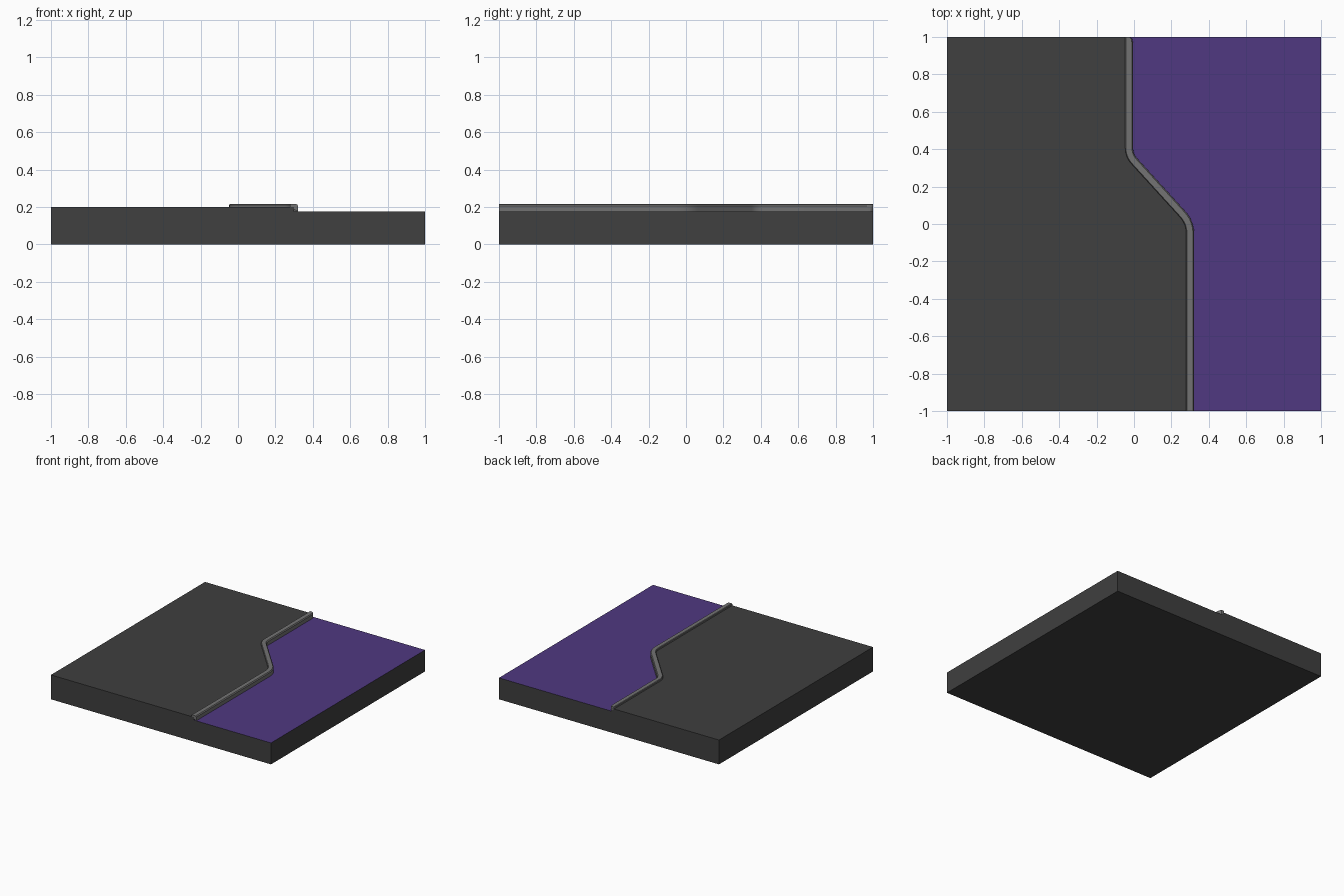
import bpy, bmesh
from mathutils import Vector

if "Cube" in bpy.data.objects:
    bpy.data.objects.remove(bpy.data.objects["Cube"])

LOW, HIGH = 0.176, 0.2


def material(name, color):
    m = bpy.data.materials.new(name)
    m.diffuse_color = color
    m.use_nodes = True
    m.node_tree.nodes["Principled BSDF"].inputs["Base Color"].default_value = m.diffuse_color
    return m


def make_object(name, bm, mats):
    bmesh.ops.recalc_face_normals(bm, faces=bm.faces)
    mesh = bpy.data.meshes.new(name)
    bm.to_mesh(mesh)
    bm.free()
    obj = bpy.data.objects.new(name, mesh)
    bpy.context.collection.objects.link(obj)
    for m in mats:
        mesh.materials.append(m)
    return obj


def fillet(a, corner, b, d=0.05, steps=6):
    p = corner + (a - corner).normalized() * d
    q = corner + (b - corner).normalized() * d
    ts = [i / steps for i in range(steps + 1)]
    return [p * (1 - t) ** 2 + corner * 2 * t * (1 - t) + q * t * t for t in ts]


# Bank line, running from the back edge to the front edge
c = [Vector(p) for p in ((-0.047, 1), (-0.047, 0.358), (0.279, 0.0), (0.279, -1))]
path = [c[0], Vector((-0.047, 0.987)), Vector((-0.047, 0.965))]
path += fillet(*c[:3]) + fillet(*c[1:]) + [c[3]]


def side(i):
    # Sideways unit vector pointing to the low side
    a, b = path[max(i - 1, 0)], path[min(i + 1, len(path) - 1)]
    t = (b - a).normalized()
    return Vector((-t.y, t.x))


# Base slab: high ground, step and low coloured ground
bm = bmesh.new()
mid = [p + side(i) * 0.02 for i, p in enumerate(path)]
hi = [bm.verts.new((p.x, p.y, HIGH)) for p in mid]
lo = [bm.verts.new((p.x, p.y, LOW)) for p in mid]
corners = [(-1, 1), (-1, -1), (1, -1), (1, 1)]
bot = [bm.verts.new((x, y, 0)) for x, y in corners]
top = [bm.verts.new((x, y, HIGH if x < 0 else LOW)) for x, y in corners]
bm.faces.new(hi + [top[1], top[0]])
water = bm.faces.new(lo + [top[2], top[3]])
water.material_index = 1
for i in range(len(hi) - 1):
    bm.faces.new((hi[i], hi[i + 1], lo[i + 1], lo[i]))
bm.faces.new(bot)
bm.faces.new((bot[0], bot[1], top[1], top[0]))
bm.faces.new((bot[2], bot[3], top[3], top[2]))
bm.faces.new((bot[1], bot[2], top[2], lo[-1], hi[-1], top[1]))
bm.faces.new((bot[3], bot[0], top[0], hi[0], lo[0], top[3]))
make_object("ground_slab", bm, [material("dark_ground", (0.05, 0.05, 0.05, 1)),
                                material("purple_ground", (0.08, 0.04, 0.22, 1))])

# Raised curb: chamfered profile swept along the bank line
profile = [(0, HIGH), (0, 0.211), (0.004, 0.216), (0.036, 0.215), (0.042, 0.207), (0.042, LOW)]
taper = {0: 0.65, 1: 0.92}  # rounded back end
bm = bmesh.new()
rings = []
for i, p in enumerate(path):
    ring = []
    for w, z in profile:
        q = p + side(i) * w * taper.get(i, 1)
        ring.append(bm.verts.new((q.x, q.y, z)))
    rings.append(ring)
for r, s in zip(rings, rings[1:]):
    for j in range(len(profile) - 1):
        bm.faces.new((r[j], r[j + 1], s[j + 1], s[j]))
bm.faces.new(rings[0])
bm.faces.new(rings[-1])
curb = make_object("curb", bm, [material("curb_grey", (0.17, 0.17, 0.17, 1))])

bpy.context.view_layer.objects.active = curb
curb.select_set(True)
bpy.ops.object.shade_smooth_by_angle()
